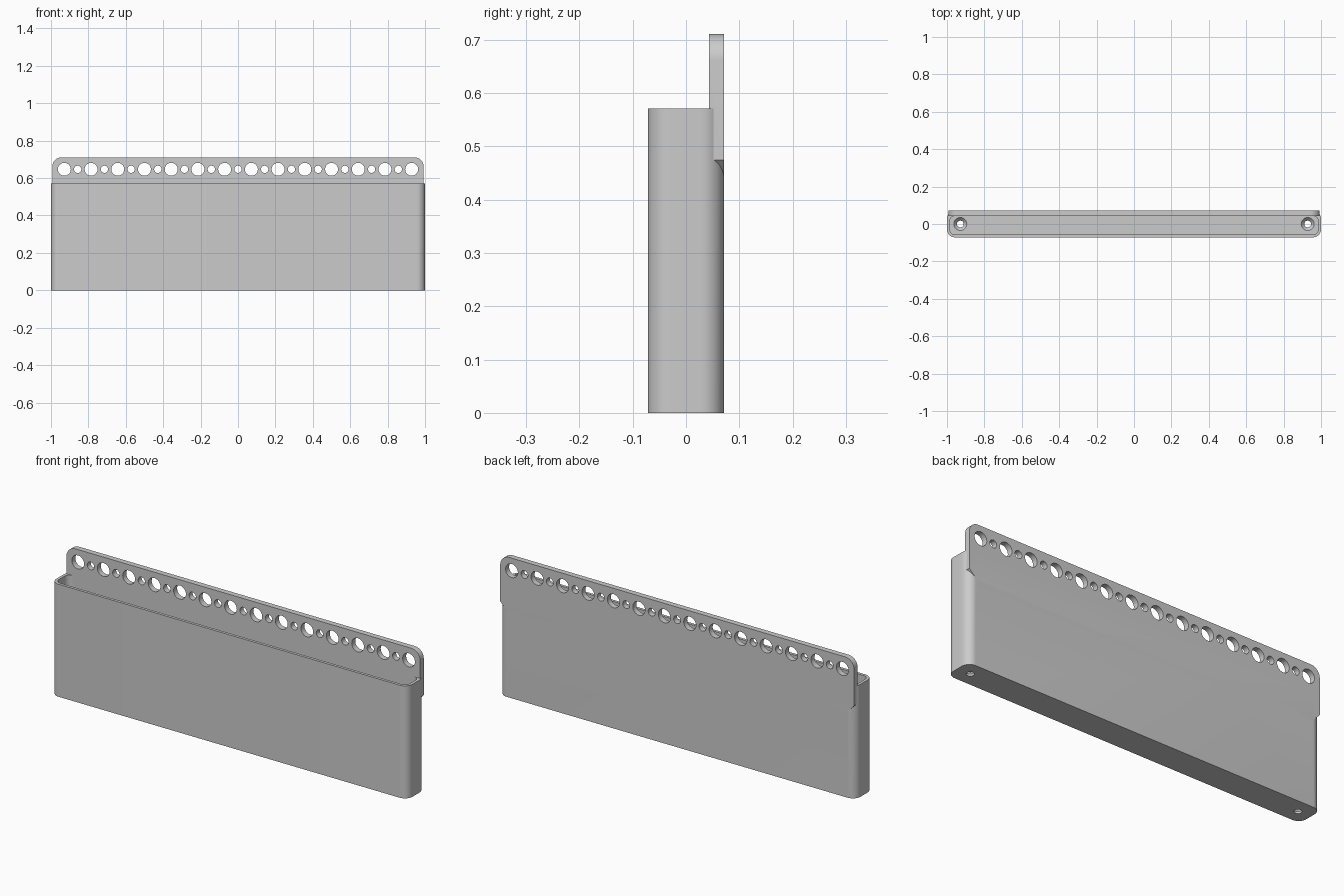
import bpy, bmesh, math
from mathutils import Matrix, Vector

cube = bpy.data.objects.get("Cube")
if cube:
    bpy.data.objects.remove(cube, do_unlink=True)

grey = bpy.data.materials.new("plain grey")
grey.use_nodes = True
grey.diffuse_color = (0.6, 0.6, 0.6, 1)
grey.node_tree.nodes["Principled BSDF"].inputs["Base Color"].default_value = (0.6, 0.6, 0.6, 1)


def finish(bm, name):
    bmesh.ops.recalc_face_normals(bm, faces=bm.faces)
    mesh = bpy.data.meshes.new(name)
    bm.to_mesh(mesh)
    bm.free()
    mesh.materials.append(grey)
    obj = bpy.data.objects.new(name, mesh)
    bpy.context.collection.objects.link(obj)
    return obj


def arc(cx, cy, r, start, steps=12):
    angles = [math.radians(start + 90 * i / steps) for i in range(steps + 1)]
    return [(cx + r * math.cos(a), cy + r * math.sin(a)) for a in angles]


def extrude(bm, points, direction):
    face = bm.faces.new([bm.verts.new(p) for p in points])
    new = bmesh.ops.extrude_face_region(bm, geom=[face])["geom"]
    verts = [g for g in new if isinstance(g, bmesh.types.BMVert)]
    bmesh.ops.translate(bm, verts=verts, vec=Vector(direction))


def rounded_block(name, hx, y0, y1, z0, z1, r):
    outline = (arc(hx - r, y1 - r, r, 0) + arc(r - hx, y1 - r, r, 90)
               + arc(r - hx, y0 + r, r, 180) + arc(hx - r, y0 + r, r, 270))
    bm = bmesh.new()
    extrude(bm, [(x, y, z0) for x, y in outline], (0, 0, z1 - z0))
    return finish(bm, name)


def combine(target, tool, operation):
    mod = target.modifiers.new(operation, "BOOLEAN")
    mod.operation = operation
    mod.solver = "EXACT"
    mod.object = tool
    bpy.context.view_layer.objects.active = target
    bpy.ops.object.modifier_apply(modifier=mod.name)
    bpy.data.objects.remove(tool, do_unlink=True)


# Rounded tray body
holder = rounded_block("holder", 1.0, -0.0714, 0.0714, 0, 0.571, 0.043)

# Back plate with rounded top and chamfered lower ears
r, hx, top = 0.05, 0.993, 0.711
outline = (arc(hx - r, top - r, r, 0) + arc(r - hx, top - r, r, 90)
           + [(-hx, 0.475), (-0.945, 0.427), (0.945, 0.427), (hx, 0.475)])
bm = bmesh.new()
extrude(bm, [(x, 0.0429, z) for x, z in outline], (0, 0.0285, 0))
combine(holder, finish(bm, "back_plate"), "UNION")

# Open cavity
combine(holder, rounded_block("cavity", 0.9857, -0.0571, 0.0429, 0.0286, 0.8, 0.029),
        "DIFFERENCE")

# Alternating large and small holes along the plate
bm = bmesh.new()
for i in range(27):
    radius = 0.0345 if i % 2 == 0 else 0.0195
    place = Matrix.Translation(((i - 13) / 14, 0.057, 0.647)) @ Matrix.Rotation(math.pi / 2, 4, "X")
    bmesh.ops.create_cone(bm, cap_ends=True, segments=32, radius1=radius,
                          radius2=radius, depth=0.1, matrix=place)
combine(holder, finish(bm, "plate_holes"), "DIFFERENCE")

# Countersunk screw holes through the floor
for r1, r2, z0, z1 in ((0.018, 0.018, -0.02, 0.05), (0.018, 0.036, 0.01, 0.03)):
    bm = bmesh.new()
    for side in (-1, 1):
        bmesh.ops.create_cone(bm, cap_ends=True, segments=32, radius1=r1, radius2=r2,
                              depth=z1 - z0,
                              matrix=Matrix.Translation((side * 13 / 14, 0, (z0 + z1) / 2)))
    combine(holder, finish(bm, "screw_holes"), "DIFFERENCE")

# Smooth curves, sharp edges
bpy.ops.object.select_all(action="DESELECT")
holder.select_set(True)
bpy.context.view_layer.objects.active = holder
bpy.ops.object.shade_smooth_by_angle(angle=math.radians(30))
